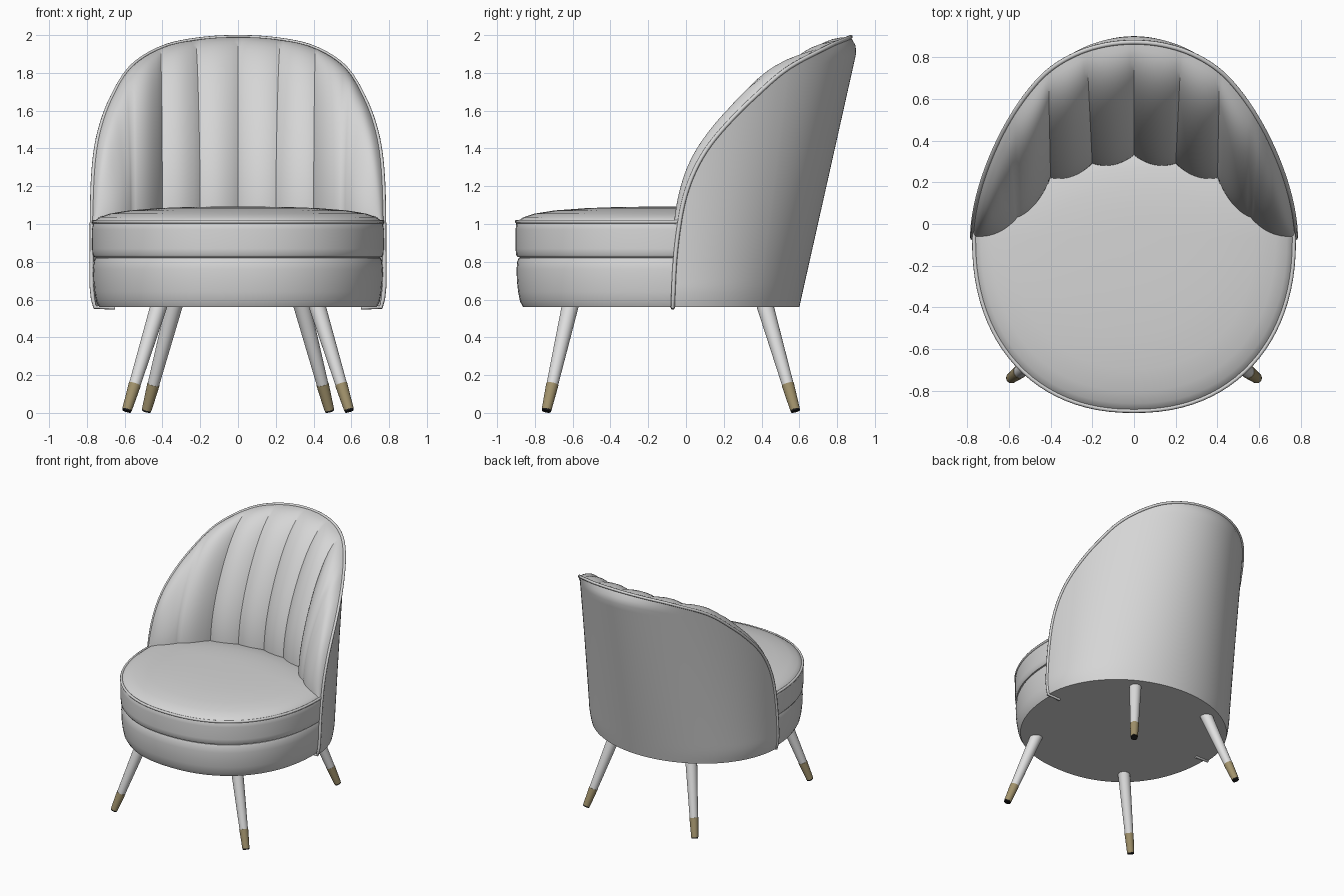
import bpy, bmesh, math
from mathutils import Vector

cube = bpy.data.objects.get("Cube")
if cube:
    bpy.data.objects.remove(cube, do_unlink=True)


def material(name, rgb, rough=0.6):
    m = bpy.data.materials.new(name)
    m.use_nodes = True
    m.diffuse_color = (*rgb, 1)
    bsdf = m.node_tree.nodes["Principled BSDF"]
    bsdf.inputs["Base Color"].default_value = (*rgb, 1)
    bsdf.inputs["Roughness"].default_value = rough
    return m


FABRIC = material("light grey fabric", (0.67, 0.67, 0.67))
WOOD = material("pale leg paint", (0.74, 0.74, 0.74))
BRASS = material("dull brass", (0.36, 0.29, 0.15))
BLACK = material("black rubber", (0.01, 0.01, 0.01))


def finish(obj, mat, angle=35):
    obj.data.materials.append(mat)
    bpy.ops.object.select_all(action='DESELECT')
    obj.select_set(True)
    bpy.context.view_layer.objects.active = obj
    if obj.type == 'CURVE':
        bpy.ops.object.convert(target='MESH')
    bpy.ops.object.shade_smooth_by_angle(angle=math.radians(angle))


def loft(name, rows, mat, closed=False, caps=(), facing=None):
    """Skin a list of point rows; caps lists the rows to fill."""
    bm = bmesh.new()
    grid = [[bm.verts.new(p) for p in row] for row in rows]
    n = len(rows[0])
    for lo, hi in zip(grid, grid[1:]):
        for i in range(n if closed else n - 1):
            j = (i + 1) % n
            bm.faces.new((lo[i], lo[j], hi[j], hi[i]))
    for c in caps:
        bm.faces.new(grid[c])
    bmesh.ops.remove_doubles(bm, verts=bm.verts, dist=0.0001)
    bmesh.ops.recalc_face_normals(bm, faces=bm.faces)
    if facing:
        total = sum((f.normal * f.calc_area() for f in bm.faces), Vector())
        if total.dot(Vector(facing)) < 0:
            bmesh.ops.reverse_faces(bm, faces=bm.faces)
    me = bpy.data.meshes.new(name)
    bm.to_mesh(me)
    bm.free()
    obj = bpy.data.objects.new(name, me)
    bpy.context.collection.objects.link(obj)
    finish(obj, mat)


def piping(name, points, radius, cyclic=False):
    cu = bpy.data.curves.new(name, 'CURVE')
    cu.dimensions = '3D'
    cu.bevel_depth = radius
    cu.bevel_resolution = 2
    cu.use_fill_caps = True
    sp = cu.splines.new('POLY')
    sp.points.add(len(points) - 1)
    for p, co in zip(sp.points, points):
        p.co = (*co, 1)
    sp.use_cyclic_u = cyclic
    obj = bpy.data.objects.new(name, cu)
    bpy.context.collection.objects.link(obj)
    finish(obj, FABRIC, 60)


# Backrest surface: leaning half ellipses, trimmed by an arched rim
FRONT_Y, BOTTOM = -0.07, 0.56
RIM = [(0, .56), (1, .8), (3, 1.0), (5.5, 1.15), (9.5, 1.29), (15, 1.42), (22.5, 1.55),
       (30.5, 1.67), (42.5, 1.825), (58, 1.93), (73, 1.975), (90, 1.99)]
LAST = len(RIM) - 1


def rim(t):
    """Smooth angle and height along the rim, t running over RIM indices."""
    i = min(int(t), LAST - 1)
    f = t - i
    p0, p1, p2 = RIM[max(i - 1, 0)], RIM[i], RIM[i + 1]
    p3 = RIM[i + 2] if i + 2 <= LAST else (180 - RIM[i][0], RIM[i][1])
    a, z = (0.5 * (2 * b + (c - a) * f + (2 * a - 5 * b + 4 * c - d) * f ** 2
                   + (3 * b - a - 3 * c + d) * f ** 3)
            for a, b, c, d in zip(p0, p1, p2, p3))
    return math.radians(a), z


def shell_point(a, z, side):
    width = 0.775 - 1.2 * max(0, 0.68 - z) ** 2
    back = 0.6 + 0.224 * (z - BOTTOM) - 6 * max(0, z - 1.9) ** 2
    depth = max(0, math.sin(a)) ** (1 + 0.11 * (z - BOTTOM))
    return Vector((side * width * math.cos(a), FRONT_Y + (back - FRONT_Y) * depth, z))


def both_sides(ts):
    return [(t, 1) for t in ts] + [(t, -1) for t in reversed(ts[:-1])]


def samples(start):
    low = [start + k / 4 for k in range((8 - start) * 4)]
    return low + [8 + k / 12 for k in range(3 * 12 + 1)]


columns = both_sides(samples(0))
ROWS = 32
rows = []
for r in range(ROWS + 1):
    row = []
    for t, side in columns:
        a, top = rim(t)
        row.append(shell_point(a, BOTTOM + (top - BOTTOM) * r / ROWS, side))
    rows.append(row)
loft("backrest_shell", rows, FABRIC, caps=(0,), facing=(0, 1, 0))

# Piping along the rim, turned in under the seat
edge = [shell_point(*rim(t), side) for t, side in columns]
tails = [Vector((s * 0.65, FRONT_Y, 0.557)) for s in (1, -1)]
piping("rim_piping", [tails[0]] + edge + [tails[1]], 0.011)

# Channelled padding: seams rise from the seat and roll back over to the rim
SEAMS = [(2, .77, -.06), (8, .56, .03), (9, .4, .22), (10, .2, .29), (11, 0, .33)]
SEAT_Z = 1.0


def pad_point(t, side, w):
    k = max(i for i in range(4) if t >= SEAMS[i][0])
    (t0, x0, y0), (t1, x1, y1) = SEAMS[k], SEAMS[k + 1]
    f = (t - t0) / (t1 - t0)
    top = shell_point(*rim(t), side)
    base = Vector((side * (x0 + (x1 - x0) * f), y0 + (y1 - y0) * f, SEAT_Z))
    p = base.lerp(top, w ** 2.2)
    p.z = base.z + (top.z - base.z) * (w + w ** 4 * (1 - w))
    puff = 0.033 * max(0, math.sin(math.pi * f)) ** 0.8 * (1 - w ** 14)
    return p + puff * Vector((-0.6 * p.x, -0.85, 0.3 * w))


pad_columns = both_sides(samples(2))
loft("channelled_padding",
     [[pad_point(t, s, r / ROWS) for t, s in pad_columns] for r in range(ROWS + 1)],
     FABRIC, facing=(0, -1, 0))


# Seat parts: rounded outline, fuller at the front
def outline(scale, z, back, n=96):
    pts = []
    for i in range(n):
        a = 2 * math.pi * i / n
        c, s = math.cos(a), math.sin(a)
        e = 2 / 2.22 if s < 0 else 1
        x = math.copysign(abs(c) ** e, c) * 0.772
        y = math.copysign(abs(s) ** e, s) * (0.832 if s < 0 else back)
        pts.append(Vector((x * scale, FRONT_Y + y * scale, z)))
    return pts


def seat_part(name, profile, back):
    loft(name, [outline(s, z, back) for s, z in profile], FABRIC, True, (0, -1))


seat_part("seat_base", [(.952, .56), (.972, .59), (.984, .64), (.992, .7), (.994, .76),
                        (.99, .8), (.98, .82), (.96, .826)], 0.6)
seat_part("seat_cushion", [(.96, .822), (.988, .826), (.998, .838), (1, .87), (1, .97), (.997, 1.0),
                           (.985, 1.017), (.95, 1.036), (.88, 1.055), (.75, 1.072),
                           (.55, 1.084), (.35, 1.09), (.15, 1.092)], 0.45)
piping("cushion_piping", outline(.993, 1.012, 0.45), 0.01, True)


# Splayed legs with brass tips and rubber feet
def tapered(name, p, q, r1, r2, mat):
    bm = bmesh.new()
    axis = q - p
    bmesh.ops.create_cone(bm, cap_ends=True, segments=24, radius1=r1, radius2=r2,
                          depth=axis.length)
    me = bpy.data.meshes.new(name)
    bm.to_mesh(me)
    bm.free()
    obj = bpy.data.objects.new(name, me)
    obj.location = (p + q) / 2
    obj.rotation_mode = 'QUATERNION'
    obj.rotation_quaternion = axis.to_track_quat('Z', 'Y')
    bpy.context.collection.objects.link(obj)
    finish(obj, mat)


for place, foot, head in (("front", (.59, -.74), (.415, -.61)), ("back", (.485, .58), (.335, .415))):
    for label, s in (("left", 1), ("right", -1)):
        low = Vector((s * foot[0], foot[1], 0.009))
        high = Vector((s * head[0], head[1], 0.58))
        pad, tip = low.lerp(high, 0.015), low.lerp(high, 0.25)
        tapered(f"{place}_{label}_leg", tip, high, 0.031, 0.045, WOOD)
        tapered(f"{place}_{label}_brass_tip", pad, tip, 0.026, 0.033, BRASS)
        tapered(f"{place}_{label}_foot_pad", low, pad, 0.024, 0.025, BLACK)
